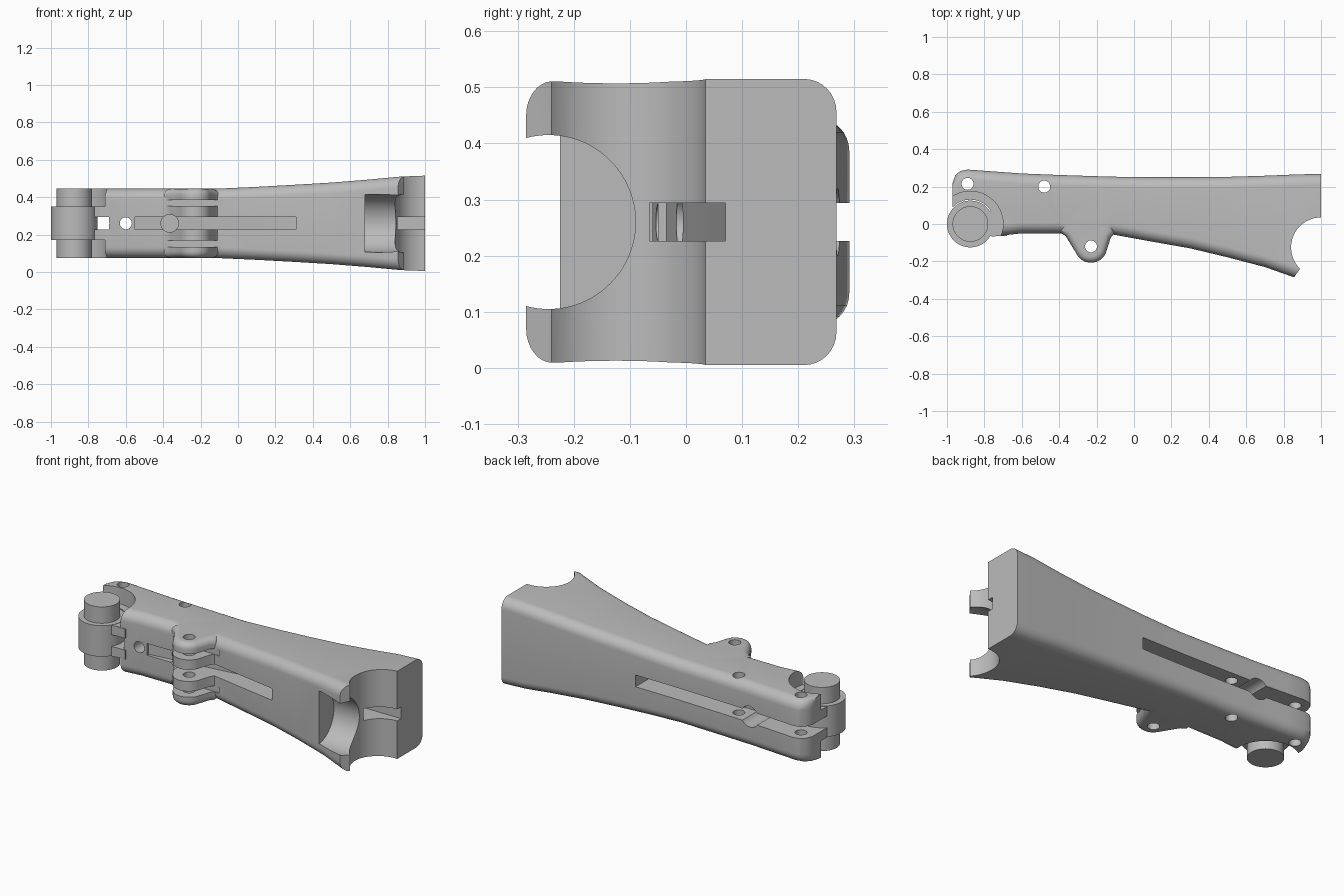
import bpy, bmesh, math
from mathutils import Matrix, Vector

cube = bpy.data.objects.get("Cube")
if cube:
    bpy.data.objects.remove(cube, do_unlink=True)

MID = 0.26  # height of the symmetry plane

grey = bpy.data.materials.new("plain_grey")
grey.use_nodes = True
grey.diffuse_color = (0.5, 0.5, 0.5, 1)
grey.node_tree.nodes["Principled BSDF"].inputs["Base Color"].default_value = (0.5, 0.5, 0.5, 1)


def finish(name, bm):
    bmesh.ops.recalc_face_normals(bm, faces=bm.faces)
    mesh = bpy.data.meshes.new(name)
    bm.to_mesh(mesh)
    bm.free()
    mesh.materials.append(grey)
    obj = bpy.data.objects.new(name, mesh)
    bpy.context.collection.objects.link(obj)
    return obj


def prism(name, outline, z0, z1, bevel=0):
    bm = bmesh.new()
    low = bm.faces.new([bm.verts.new((x, y, z0)) for x, y in outline])
    ext = bmesh.ops.extrude_face_region(bm, geom=[low])["geom"]
    bmesh.ops.translate(bm, vec=(0, 0, z1 - z0),
                        verts=[g for g in ext if isinstance(g, bmesh.types.BMVert)])
    if bevel:
        rims = [e for e in bm.edges if abs(e.verts[0].co.z - e.verts[1].co.z) < 1e-5]
        bmesh.ops.bevel(bm, geom=rims, offset=bevel, segments=6, profile=0.5, affect="EDGES")
    return finish(name, bm)


def box(name, x0, x1, y0, y1, z0, z1):
    return prism(name, [(x0, y0), (x1, y0), (x1, y1), (x0, y1)], z0, z1)


def cylinder(name, axis, centre, radius, length, sides=64):
    bm = bmesh.new()
    turn = Vector((0, 0, 1)).rotation_difference(Vector(axis)).to_matrix().to_4x4()
    bmesh.ops.create_cone(bm, cap_ends=True, segments=sides, radius1=radius, radius2=radius,
                          depth=length, matrix=Matrix.Translation(centre) @ turn)
    return finish(name, bm)


def combine(target, tool, operation):
    mod = target.modifiers.new(operation.lower(), "BOOLEAN")
    mod.operation = operation
    mod.solver = "EXACT"
    mod.object = tool
    tool.hide_render = True
    bpy.context.view_layer.objects.active = target
    bpy.ops.object.modifier_apply(modifier=mod.name)
    bpy.data.objects.remove(tool, do_unlink=True)


def section(bm, x, y0, y1, half, r):
    """Rounded rectangle across the handle."""
    ring = []
    corners = [(y1 - r, half - r), (y0 + r, half - r), (y0 + r, r - half), (y1 - r, r - half)]
    for i, (cy, cz) in enumerate(corners):
        for k in range(9):
            a = math.pi / 2 * (i + k / 8)
            ring.append(bm.verts.new((x, cy + r * math.cos(a), MID + cz + r * math.sin(a))))
    return ring


# Body: rounded rectangles lofted along x (x, front y, back y, half height)
stations = [(-0.97, -0.07, 0.22, 0.185), (-0.955, -0.07, 0.26, 0.185),
            (-0.93, -0.07, 0.283, 0.185), (-0.89, -0.07, 0.291, 0.185),
            (-0.78, -0.07, 0.283, 0.185), (-0.6, -0.05, 0.27, 0.185),
            (-0.4, -0.05, 0.262, 0.185), (-0.12, -0.055, 0.253, 0.185),
            (0.1, -0.095, 0.25, 0.195), (0.3, -0.13, 0.25, 0.206),
            (0.5, -0.178, 0.252, 0.218), (0.7, -0.23, 0.258, 0.234),
            (0.87, -0.29, 0.265, 0.25), (1.0, -0.34, 0.268, 0.255)]
bm = bmesh.new()
rings = [section(bm, *s, 0.058) for s in stations]
for a, b in zip(rings, rings[1:]):
    for i in range(len(a)):
        j = (i + 1) % len(a)
        bm.faces.new((a[i], a[j], b[j], b[i]))
bm.faces.new(rings[0])
bm.faces.new(rings[-1])
body = finish("handle_body", bm)

# Hinge lug on the front
arc = [math.radians(205 + 130 * k / 16) for k in range(17)]
lug_outline = [(-0.38, 0.06), (-0.395, -0.045), (-0.365, -0.065)]
lug_outline += [(-0.23 + 0.087 * math.cos(a), -0.12 + 0.087 * math.sin(a)) for a in arc]
lug_outline += [(-0.125, -0.075), (-0.105, -0.05), (-0.11, 0.06)]
combine(body, prism("hinge_lug", lug_outline, 0.075, 0.445, 0.035), "UNION")

# Gaps between the lug plates
for z in (0.1515, 0.3685):
    combine(body, box("lug_gap", -0.42, -0.08, -0.3, -0.056, z - 0.017, z + 0.017), "DIFFERENCE")

# Pockets above and below the roller, and squared left edge in the middle
for z in (0.07, 0.45):
    combine(body, cylinder("roller_pocket", (0, 0, 1), (-0.875, 0, z), 0.175, 0.2), "DIFFERENCE")
combine(body, box("roller_clearance", -1.1, -0.785, -0.2, 0, 0, 0.6), "DIFFERENCE")
combine(body, cylinder("roller_room", (0, 0, 1), (-0.875, 0, MID), 0.13, 0.3), "DIFFERENCE")

# Long slots in the back and front, and the short notch by the roller
S0, S1 = 0.226, 0.294
combine(body, box("back_slot", -1.1, 0.15, 0.13, 0.4, S0, S1), "DIFFERENCE")
combine(body, box("roller_notch", -1.1, -0.69, -0.2, 0.2, S0, S1), "DIFFERENCE")
front_slot = prism("front_slot", [(-0.55, -0.4), (0.31, -0.4), (0.31, 0.07), (0.27, 0.07),
                                  (-0.55, -0.035)], S0, S1)
combine(body, front_slot, "DIFFERENCE")
combine(body, box("end_tunnel", 0.3, 1.1, -0.065, 0.07, S0, S1), "DIFFERENCE")

# Pin holes: vertical, then front to back
for x, y in ((-0.89, 0.215), (-0.48, 0.2), (-0.23, -0.12)):
    combine(body, cylinder("pin_hole", (0, 0, 1), (x, y, MID), 0.032, 1, 32), "DIFFERENCE")
for x in (-0.72, -0.6):
    combine(body, cylinder("cross_hole", (0, 1, 0), (x, 0, MID), 0.032, 1, 32), "DIFFERENCE")
combine(body, cylinder("spring_bore", (0, 1, 0), (-0.6, 0.24, MID), 0.06, 0.3), "DIFFERENCE")
combine(body, cylinder("front_bore", (0, 1, 0), (-0.365, -0.12, MID), 0.047, 0.4), "DIFFERENCE")

# Concave end saddle, scalloped notch and trimmed horn tips
combine(body, cylinder("end_saddle", (0, 0, 1), (1.0, -0.125, MID), 0.16, 1, 96), "DIFFERENCE")
combine(body, cylinder("scallop", (1, 0, 0), (0.94, -0.245, MID), 0.155, 0.52, 96), "DIFFERENCE")
horn_trim = prism("horn_trim", [(0.8885, -0.24), (0.848, -0.295), (0.85, -0.5), (1.2, -0.5),
                                (1.2, -0.2), (0.93, -0.2)], -0.2, 0.8)
combine(body, horn_trim, "DIFFERENCE")

# Roller and its pin
roller = cylinder("roller", (0, 0, 1), (-0.875, 0, MID), 0.125, 0.18)
pin = cylinder("roller_pin", (0, 0, 1), (-0.875, 0, MID), 0.095, 0.37)
arms = [box("roller_arm", -0.79, -0.68, -0.065, 0.07, z0, z1)
        for z0, z1 in ((0.172, S0), (S1, 0.348))]

for obj in [body, roller, pin] + arms:
    bpy.ops.object.select_all(action="DESELECT")
    obj.select_set(True)
    bpy.context.view_layer.objects.active = obj
    bpy.ops.object.shade_smooth_by_angle(angle=math.radians(30))
